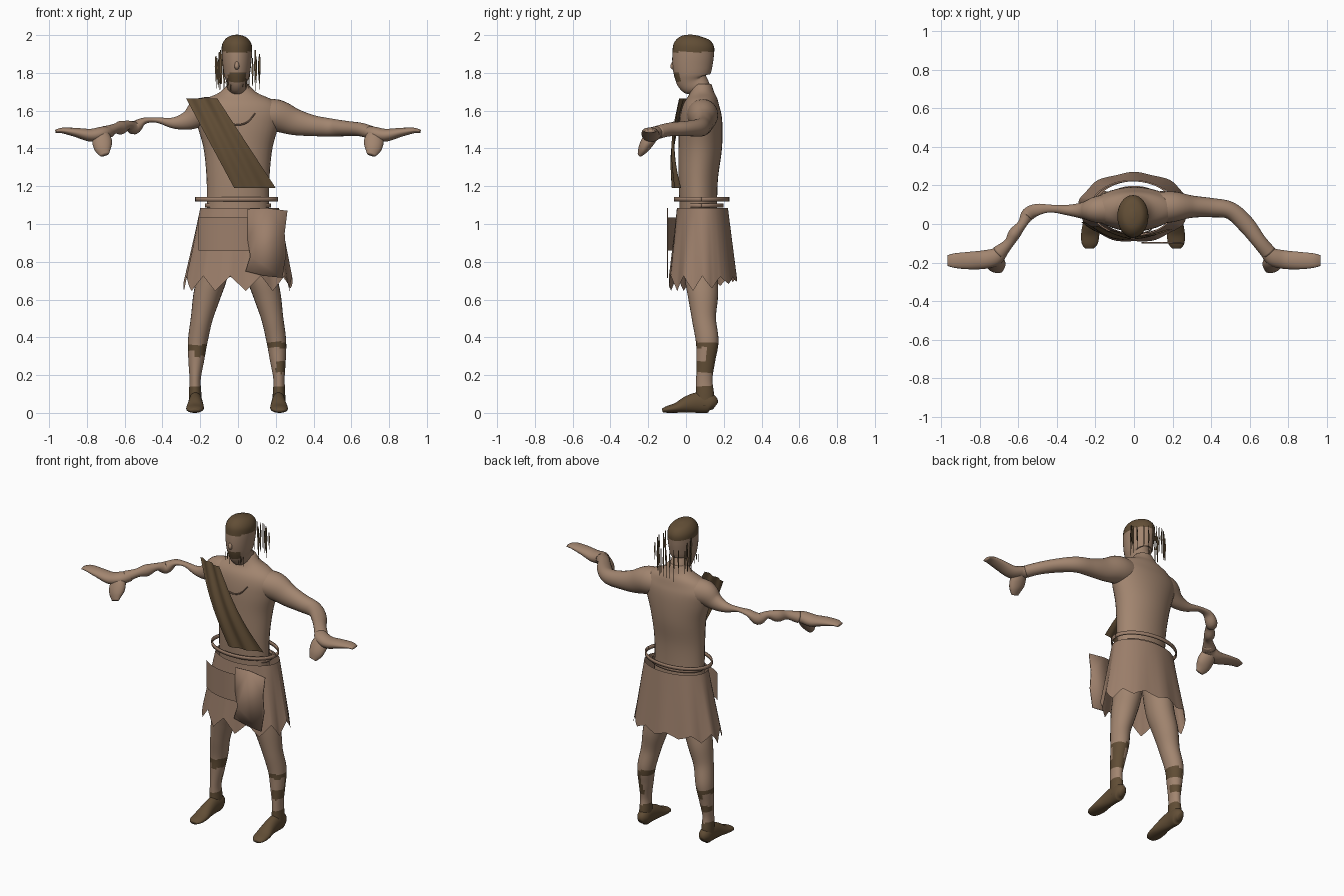
import bpy, bmesh, math, random
from mathutils import Vector

random.seed(4)
if "Cube" in bpy.data.objects:
    bpy.data.objects.remove(bpy.data.objects["Cube"])


def material(name, rgb):
    m = bpy.data.materials.new(name)
    m.use_nodes = True
    m.diffuse_color = (*rgb, 1)
    bsdf = m.node_tree.nodes["Principled BSDF"]
    bsdf.inputs["Base Color"].default_value = (*rgb, 1)
    bsdf.inputs["Roughness"].default_value = 0.9
    return m


SKIN = material("tan skin", (0.36, 0.235, 0.16))
CLOTH = material("tan cloth", (0.33, 0.21, 0.145))
DARK = material("dark brown", (0.12, 0.075, 0.036))


def make(name, verts, faces, mats, rule=None):
    """Mesh object; rule(face centre) picks the second material."""
    me = bpy.data.meshes.new(name)
    me.from_pydata([tuple(v) for v in verts], [], faces)
    for m in mats:
        me.materials.append(m)
    bm = bmesh.new()
    bm.from_mesh(me)
    bmesh.ops.recalc_face_normals(bm, faces=bm.faces)
    for f in bm.faces:
        f.smooth = True
        if rule and rule(f.calc_center_median()):
            f.material_index = 1
    bm.to_mesh(me)
    bm.free()
    ob = bpy.data.objects.new(name, me)
    bpy.context.collection.objects.link(ob)
    return ob


def spline(keys, steps):
    """Smooth interpolation through key rings."""
    out = []
    for i in range(len(keys) - 1):
        p = [keys[max(0, min(len(keys) - 1, i + k))] for k in (-1, 0, 1, 2)]
        for s in range(steps):
            t = s / steps
            out.append([b + t / 2 * (c - a + t * (2*a - 5*b + 4*c - d + t * (3*(b - c) + d - a)))
                        for a, b, c, d in zip(*p)])
    return out + [list(keys[-1])]


def loft(name, keys, ref, mats=(SKIN,), rule=None, steps=5, n=24, side=1, dx=0):
    """Closed body through rings (x, y, z, half width, half height along ref)."""
    rings = spline(keys, steps)
    mid = [Vector(r[:3]) for r in rings]
    verts, faces = [], []
    for i, r in enumerate(rings):
        t = (mid[min(i + 1, len(mid) - 1)] - mid[max(i - 1, 0)]).normalized()
        v = Vector(ref)
        v = (v - t * v.dot(t)).normalized()
        u = t.cross(v)
        for k in range(n):
            a = math.tau * k / n
            p = mid[i] + u * (r[3] * math.cos(a)) + v * (r[4] * math.sin(a))
            verts.append((p.x * side + dx, p.y, p.z))
    for i in range(len(rings) - 1):
        for k in range(n):
            j = (k + 1) % n
            faces.append((i*n + k, i*n + j, i*n + n + j, i*n + n + k))
    faces += [tuple(range(n)), tuple(range(len(verts) - n, len(verts)))]
    return make(name, verts, faces, mats, rule)


def sheet(name, fn, rows, cols, mat):
    """Open surface from fn(s, t), with s across and t down."""
    verts = [fn(c / cols, r / rows) for r in range(rows + 1) for c in range(cols + 1)]
    w = cols + 1
    faces = [(r*w + c, r*w + c + 1, r*w + w + c + 1, r*w + w + c)
             for r in range(rows) for c in range(cols)]
    return make(name, verts, faces, (mat,))


Y, Z = (0, 1, 0), (0, 0, 1)

# Torso
loft("torso", [
    (0, .07, .95, .17, .1), (0, .065, 1.1, .165, .1), (0, .065, 1.25, .167, .105),
    (0, .075, 1.4, .182, .115), (0, .078, 1.52, .215, .115), (0, .08, 1.6, .23, .105),
    (0, .085, 1.655, .185, .085), (0, .085, 1.695, .1, .065), (0, .085, 1.74, .055, .05)], Y, n=32)

# Head with close cap and chin beard
def hair_rule(c):
    beard = c.y < -.02 and abs(c.x + .005) < .045 and 1.755 < c.z < 1.80
    return c.z > 1.91 or beard


loft("head", [
    (-.005, .09, 1.66, .07, .06), (-.005, .08, 1.72, .058, .05), (-.006, .045, 1.755, .056, .085),
    (-.006, .035, 1.79, .068, .097), (-.006, .034, 1.84, .075, .106),
    (-.006, .038, 1.9, .08, .11), (-.006, .042, 1.95, .078, .106),
    (-.006, .045, 1.985, .054, .075), (-.006, .047, 2.0, .012, .018)],
    Y, (SKIN, DARK), hair_rule, steps=6, n=32)
loft("nose", [(-.006, -.06, 1.865, .008, .008), (-.006, -.072, 1.835, .013, .012),
              (-.006, -.066, 1.82, .008, .006)], Y, n=10)

# Hanging hair locks and beard strands as thin ribbons
locks = []
for side in (-1, 1):
    locks += [(side * random.uniform(.085, .12), .08 + .016 * k, 1.92 - .01 * k,
               random.uniform(1.69, 1.76), .006) for k in range(6)]
locks += [(-.075 + .019 * k, .23 - 8 * (-.075 + .019 * k) ** 2, 1.88,
           random.uniform(1.67, 1.71), .005) for k in range(9)]
locks += [(-.07 + .016 * k, -.03, 1.77, random.uniform(1.69, 1.72), .003) for k in range(9)]
verts, faces = [], []
for x, y, top, low, w in locks:
    b = len(verts)
    m = top * .6 + low * .4
    verts += [(x - w*.5, y, top), (x + w*.5, y, top), (x + w, y, m), (x - w, y, m), (x, y, low)]
    faces += [(b, b + 1, b + 2, b + 3), (b + 3, b + 2, b + 4)]
make("hair_locks", verts, faces, (DARK,))

# Full left arm, withered right arm
loft("left_arm", [
    (.1, .08, 1.58, .08, .075), (.2, .09, 1.575, .08, .085), (.3, .09, 1.54, .058, .07),
    (.4, .085, 1.52, .05, .055), (.5, .07, 1.51, .045, .047), (.58, .0, 1.505, .045, .04),
    (.65, -.09, 1.5, .038, .036), (.7, -.15, 1.485, .04, .035)], Z)
loft("right_arm", [
    (.1, .08, 1.59, .08, .075), (.19, .075, 1.59, .07, .078), (.26, .07, 1.55, .045, .052),
    (.34, .072, 1.535, .028, .03), (.43, .08, 1.55, .02, .014), (.5, .075, 1.545, .03, .018),
    (.55, .05, 1.51, .035, .036), (.58, .0, 1.525, .024, .022), (.62, -.05, 1.51, .032, .036),
    (.65, -.1, 1.505, .026, .026), (.7, -.15, 1.485, .04, .035)], Z, side=-1)

# Leg wraps
def left_wraps(c):
    return c.z < .14 or .345 < c.z < .375 or .21 < c.z < .27 and c.x > .2 \
        or .27 <= c.z < .345 and c.x > .21 and c.y > .11


def right_wraps(c):
    return c.z < .14 or .30 < c.z < .36 and (c.z > .33 or c.x > -.235) \
        or .21 < c.z < .25 and c.y > .1


# Hands, legs and feet, mirrored
for label, s in (("left", 1), ("right", -1)):
    loft(label + "_hand", [
        (.675, -.13, 1.49, .03, .03), (.72, -.17, 1.48, .045, .035), (.78, -.185, 1.47, .048, .034),
        (.86, -.19, 1.485, .045, .024), (.93, -.19, 1.495, .038, .015),
        (.967, -.19, 1.49, .028, .008)], Z, side=s)
    loft(label + "_thumb", [
        (.73, -.17, 1.485, .04, .035), (.72, -.2, 1.44, .052, .035),
        (.715, -.225, 1.4, .045, .028), (.705, -.245, 1.366, .024, .012)], Y, side=s)
    loft(label + "_leg", [
        (.095, .08, .95, .085, .095), (.125, .08, .75, .08, .09), (.16, .09, .62, .072, .08),
        (.187, .095, .5, .058, .064), (.208, .112, .38, .052, .06), (.216, .105, .28, .042, .05),
        (.222, .097, .18, .03, .043), (.222, .1, .1, .033, .048), (.222, .1, .04, .034, .05)],
        Y, (SKIN, DARK), left_wraps if s > 0 else right_wraps, steps=9, side=s, dx=-.005)
    loft(label + "_foot", [
        (.22, .155, .035, .018, .022), (.22, .13, .05, .036, .05), (.22, .07, .055, .036, .055),
        (.22, .01, .045, .04, .045), (.222, -.05, .027, .047, .027), (.225, -.1, .018, .042, .018),
        (.225, -.125, .012, .025, .01)], Z, (DARK,), side=s, dx=-.005)


# Skirt with ragged hem, deeper at front and sides
def skirt(s, t):
    a = math.tau * s
    tooth = abs((s * 11) % 1 - .5) * 2
    back = max(0, math.sin(a))
    hem = .645 + .08 * tooth * (1 - .7 * back) + .05 * back
    flute = 1 + .02 * t * math.sin(a * 9)
    rx, ry = .208 + .078 * t, .135 + .045 * t
    return (.008 * (1 - t) + rx * flute * math.cos(a), .087 + ry * flute * math.sin(a),
            1.085 + (hem - 1.085) * t)


sheet("skirt", skirt, 12, 132, CLOTH)


# Belt bands
def band(name, x, rx, ry, low, high):
    ob = sheet(name, lambda s, t: (x + rx * math.cos(math.tau * s), .083 + ry * math.sin(math.tau * s),
                                   high + (low - high) * t), 1, 48, CLOTH)
    mod = ob.modifiers.new("thickness", "SOLIDIFY")
    mod.thickness = .008


band("upper_belt", -.007, .22, .146, 1.12, 1.142)
band("lower_belt", 0, .175, .115, 1.088, 1.108)


# Curved front panel
def panel(s, t):
    x = -.21 + .29 * s
    return (x, .085 - .185 * math.sqrt(1 - (x / .26) ** 2), 1.035 - .175 * t)


sheet("front_panel", panel, 2, 16, CLOTH)

# Loose hanging flap
outline = [(.05, 1.08), (.15, 1.085), (.262, 1.07), (.247, .95), (.255, .84), (.235, .715),
           (.14, .725), (.04, .75), (.065, .83), (.05, .92)]
flap = make("hanging_flap", [(x, -.1, z) for x, z in outline], [tuple(range(len(outline)))], (CLOTH,))
flap.modifiers.new("thickness", "SOLIDIFY").thickness = .006


# Diagonal sash with soft folds
def sash(s, t):
    left, right = -.275 + .255 * t, -.11 + .31 * t
    bow = math.sin(math.pi * t)
    y = (.01 - .05 * s) * (1 - t) + (-.07 + .05 * s * s) * t - .035 * bow
    return (left + (right - left) * s, y + .006 * math.sin(s * 14 + t * 3), 1.665 - .475 * t)


sheet("sash", sash, 16, 16, DARK)

# Thin chest cord
loft("chest_cord", [(-.1, -.03, 1.58, .003, .003), (-.06, -.046, 1.54, .004, .004),
                    (0, -.05, 1.525, .004, .004), (.05, -.046, 1.54, .004, .004),
                    (.09, -.03, 1.585, .003, .003)], Y, (CLOTH,), n=8)
